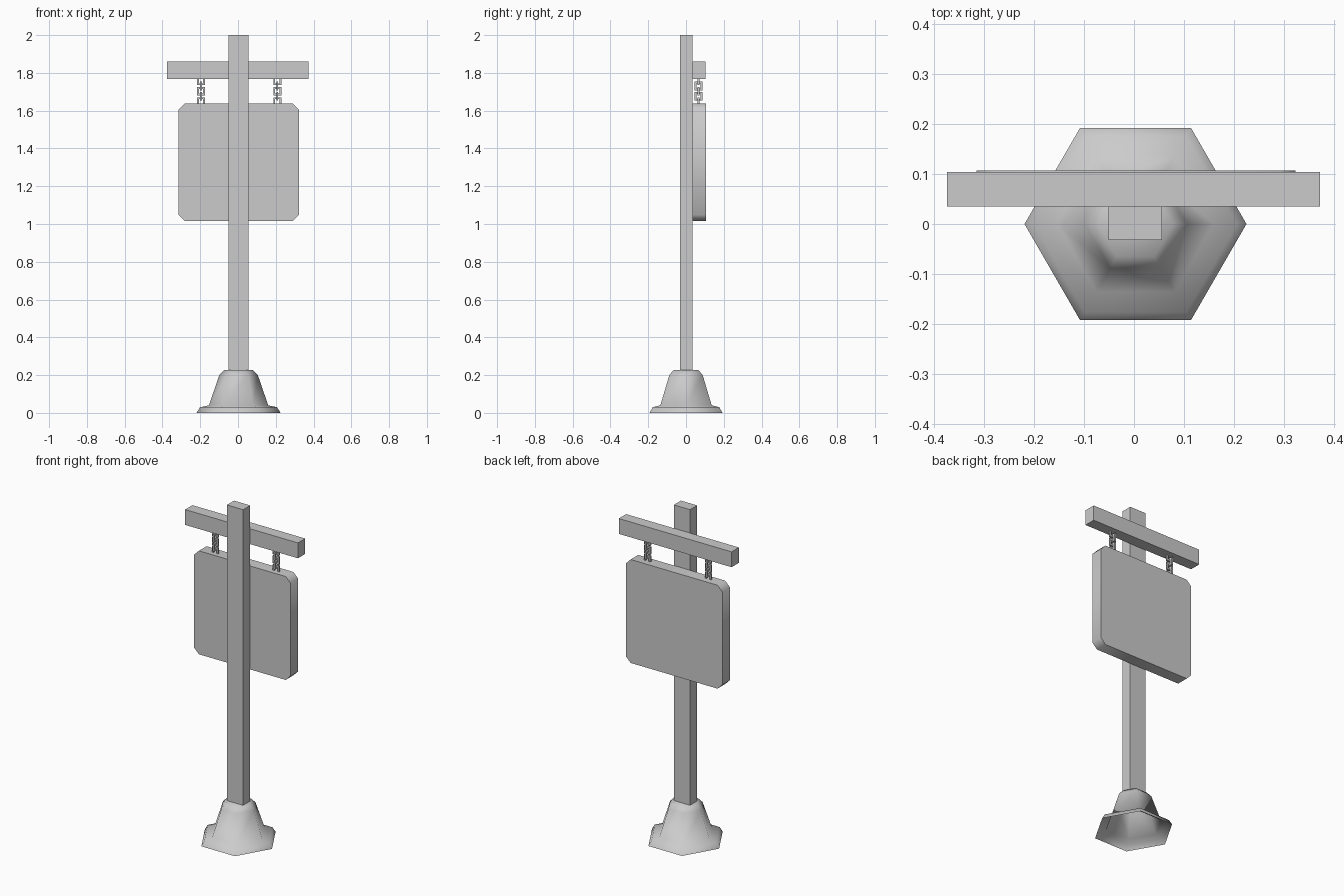
import bpy, bmesh, math
from mathutils import Vector

if "Cube" in bpy.data.objects:
    bpy.data.objects.remove(bpy.data.objects["Cube"])


def make_object(name, bm, smooth=None):
    bmesh.ops.recalc_face_normals(bm, faces=bm.faces)
    mesh = bpy.data.meshes.new(name)
    bm.to_mesh(mesh)
    bm.free()
    ob = bpy.data.objects.new(name, mesh)
    bpy.context.collection.objects.link(ob)
    if smooth:
        bpy.ops.object.select_all(action='DESELECT')
        ob.select_set(True)
        bpy.context.view_layer.objects.active = ob
        bpy.ops.object.shade_smooth_by_angle(angle=math.radians(smooth))
    return ob


def box(name, lo, hi):
    bm = bmesh.new()
    bmesh.ops.create_cube(bm, size=1)
    lo, hi = Vector(lo), Vector(hi)
    for v in bm.verts:
        v.co = (lo + hi) / 2 + v.co * (hi - lo)
    return make_object(name, bm)


def bridge(bm, a, b):
    for i in range(len(a)):
        j = (i + 1) % len(a)
        bm.faces.new((a[i], a[j], b[j], b[i]))


CX = 0.003

# Post and crossbeam
box("post", (-0.051, -0.032, 0.222), (0.056, 0.035, 2.0))
box("crossbeam", (-0.375, 0.035, 1.768), (0.373, 0.104, 1.86))

# Hexagonal flared base, open underneath
bm = bmesh.new()
rings = []
for r, z in [(0.2225, 0), (0.204, 0.03), (0.157, 0.04), (0.102, 0.2), (0.075, 0.228)]:
    rings.append([bm.verts.new((CX + r * math.cos(k * math.pi / 3),
                                r * math.sin(k * math.pi / 3), z)) for k in range(6)])
for a, b in zip(rings, rings[1:]):
    bridge(bm, a, b)
bm.faces.new(rings[-1])
make_object("base", bm, 80)

# Sign board with clipped corners
bm = bmesh.new()
x0, x1, z0, z1, c = -0.316, 0.324, 1.017, 1.637, 0.032
outline = [(x0 + c, z0), (x1 - c, z0), (x1, z0 + c), (x1, z1 - c),
           (x1 - c, z1), (x0 + c, z1), (x0, z1 - c), (x0, z0 + c)]
front = [bm.verts.new((x, 0.035, z)) for x, z in outline]
back = [bm.verts.new((x, 0.107, z)) for x, z in outline]
bridge(bm, front, back)
bm.faces.new(front)
bm.faces.new(back)
make_object("sign_board", bm, 50)


# Chains: square links, alternately turned a quarter
def add_link(bm, x, y, z, turned, w=0.021, h=0.023, t=0.010):
    loops = []
    for inset, depth in [(0, -t / 2), (0, t / 2), (t, t / 2), (t, -t / 2)]:
        loop = []
        for sx, sz in [(-1, -1), (1, -1), (1, 1), (-1, 1)]:
            u, v = sx * (w - inset), sz * (h - inset)
            loop.append(bm.verts.new((x + depth, y + u, z + v) if turned
                                     else (x + u, y + depth, z + v)))
        loops.append(loop)
    for i in range(4):
        bridge(bm, loops[i], loops[(i + 1) % 4])


for side, x in [("left", -0.196), ("right", 0.208)]:
    bm = bmesh.new()
    for i in range(5):
        add_link(bm, x, 0.067, 1.758 - i * 0.0275, i % 2 == 1)
    make_object("chain_" + side, bm)
